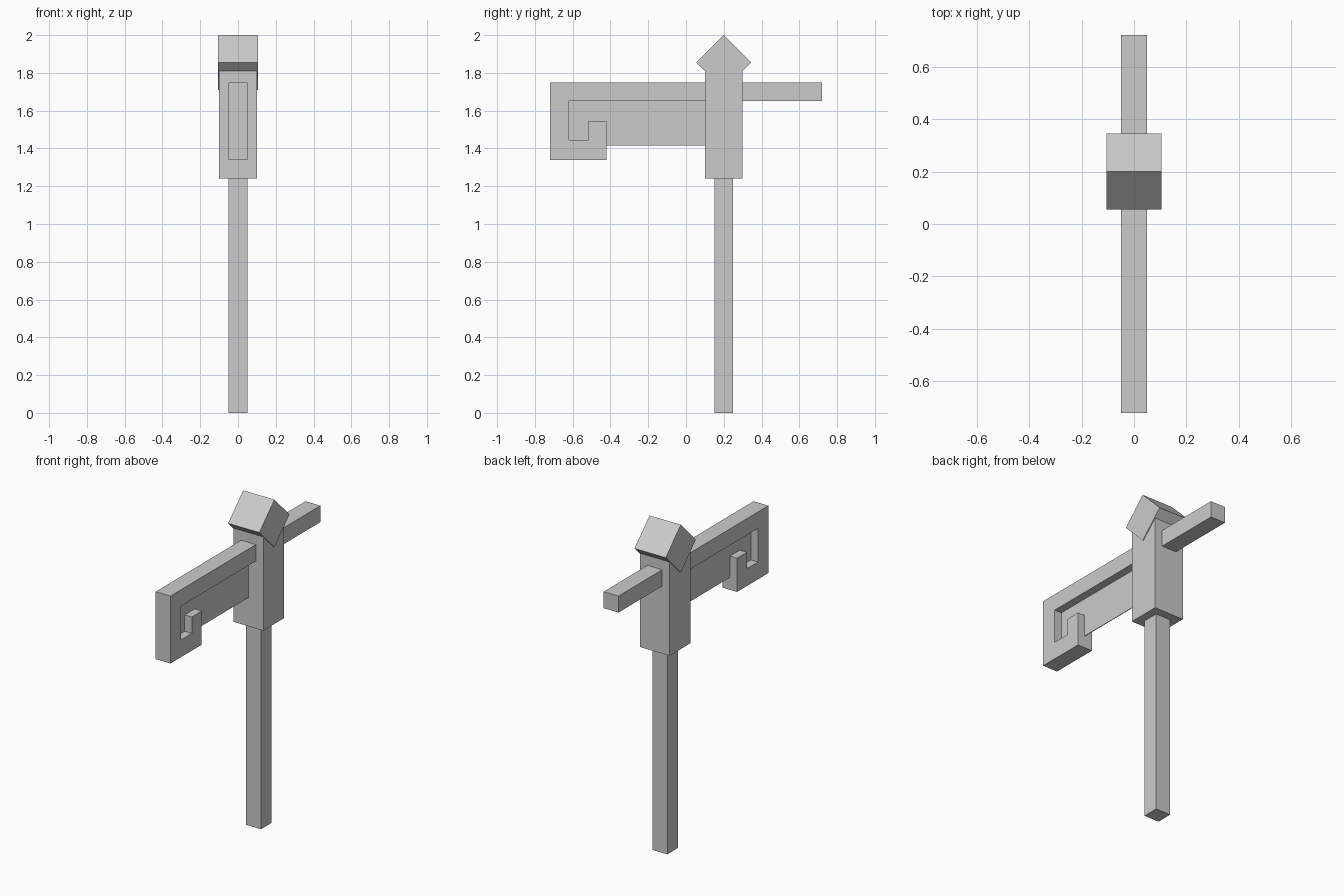
import bpy
import bmesh
import math
from mathutils import Matrix

cube = bpy.data.objects.get("Cube")
if cube:
    bpy.data.objects.remove(cube, do_unlink=True)

COLOUR = (0.6, 0.6, 0.6, 1)
grey = bpy.data.materials.new("light grey")
grey.use_nodes = True
grey.diffuse_color = COLOUR
grey.node_tree.nodes["Principled BSDF"].inputs["Base Color"].default_value = COLOUR


def extrude_profile(name, points, width):
    """Solid from a (y, z) outline, centred on x = 0."""
    bm = bmesh.new()
    face = bm.faces.new([bm.verts.new((-width / 2, y, z)) for y, z in points])
    grown = bmesh.ops.extrude_face_region(bm, geom=[face])["geom"]
    moved = [v for v in grown if isinstance(v, bmesh.types.BMVert)]
    bmesh.ops.translate(bm, verts=moved, vec=(width, 0, 0))
    bmesh.ops.recalc_face_normals(bm, faces=bm.faces)
    mesh = bpy.data.meshes.new(name)
    bm.to_mesh(mesh)
    bm.free()
    mesh.materials.append(grey)
    obj = bpy.data.objects.new(name, mesh)
    bpy.context.collection.objects.link(obj)
    return obj


def box(name, y0, y1, z0, z1, width):
    return extrude_profile(name, [(y0, z0), (y1, z0), (y1, z1), (y0, z1)], width)


# Upright post and the thicker block on top of it
POST_Y, BAR = 0.2, 0.1
box("pole", POST_Y - 0.05, POST_Y + 0.05, 0, 1.24, BAR)
box("post_head", POST_Y - 0.1, POST_Y + 0.1, 1.24, 1.85, 0.2)

# Cube turned on its edge as the peaked cap
side = 0.205
cap = box("cap", -side / 2, side / 2, -side / 2, side / 2, 0.21)
cap.data.transform(Matrix.Rotation(math.radians(45), 4, "X"))
cap.location = (0, POST_Y, 2 - side / math.sqrt(2))

# Front arm that curls back into a hook
extrude_profile("hooked_arm", [
    (0.12, 1.75), (-0.72, 1.75), (-0.72, 1.34), (-0.42, 1.34), (-0.42, 1.545),
    (-0.515, 1.545), (-0.515, 1.445), (-0.62, 1.445), (-0.62, 1.65), (0.12, 1.65)], BAR)

# Short arm at the back
box("rear_arm", POST_Y + 0.08, 0.72, 1.65, 1.75, BAR)

# Thin sign panel hanging under the front arm
box("hanging_panel", -0.63, 0.11, 1.415, 1.66, 0.004)
